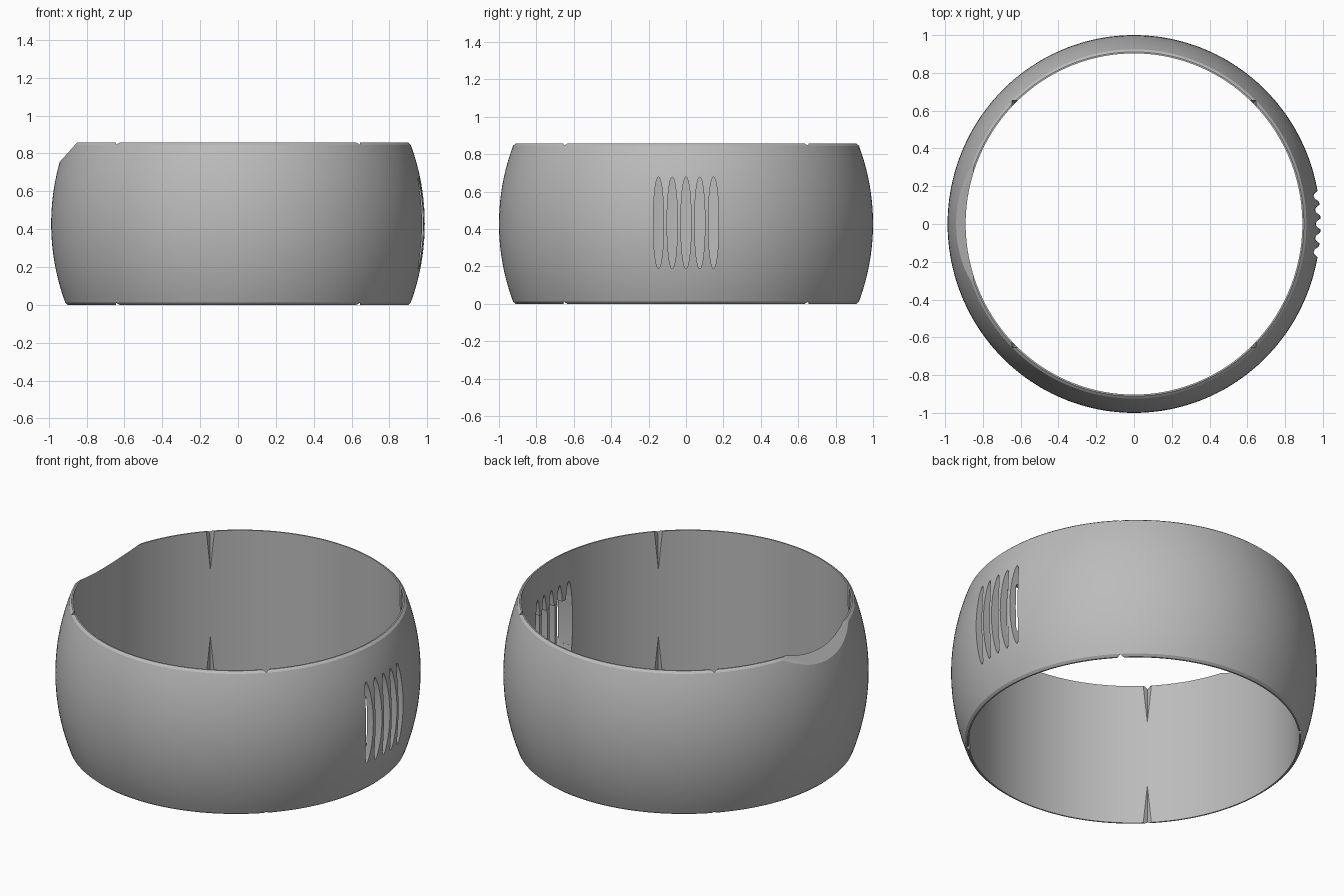
import bpy, bmesh, math
from mathutils import Matrix, Vector

cube = bpy.data.objects.get("Cube")
if cube:
    bpy.data.objects.remove(cube, do_unlink=True)

HEIGHT, BORE, MID, RIM = 0.857, 0.903, 1.0, 0.92
HALF = HEIGHT / 2
SEGMENTS, ROWS = 192, 20

grey = bpy.data.materials.new("plain grey")
grey.use_nodes = True
colour = (0.5, 0.5, 0.5, 1)
grey.diffuse_color = colour
grey.node_tree.nodes["Principled BSDF"].inputs["Base Color"].default_value = colour


def make_object(name, bm):
    bmesh.ops.recalc_face_normals(bm, faces=bm.faces)
    mesh = bpy.data.meshes.new(name)
    bm.to_mesh(mesh)
    bm.free()
    obj = bpy.data.objects.new(name, mesh)
    bpy.context.collection.objects.link(obj)
    return obj


# Barrel shaped band: bulged outside, straight bore, eased rims
sag = MID - RIM
arc_radius = (HALF ** 2 + sag ** 2) / (2 * sag)
profile = [(BORE, 0), (0.911, 0)]
for i in range(ROWS + 1):
    z = 0.012 + (HEIGHT - 0.024) * i / ROWS
    r = MID - arc_radius + math.sqrt(arc_radius ** 2 - (z - HALF) ** 2)
    profile.append((r, z))
profile += [(0.911, HEIGHT), (BORE, HEIGHT)]

bm = bmesh.new()
rings = []
for s in range(SEGMENTS):
    a = math.tau * s / SEGMENTS
    rings.append([bm.verts.new((r * math.cos(a), r * math.sin(a), z)) for r, z in profile])
for s in range(SEGMENTS):
    here, there = rings[s], rings[(s + 1) % SEGMENTS]
    for k in range(len(profile)):
        n = (k + 1) % len(profile)
        bm.faces.new((here[k], there[k], there[n], here[n]))
band = make_object("band", bm)
band.data.materials.append(grey)


def cut(name, bm):
    cutter = make_object(name, bm)
    cutter.hide_render = True
    cutter.data.materials.append(grey)
    mod = band.modifiers.new(name, "BOOLEAN")
    mod.operation = "DIFFERENCE"
    mod.solver = "EXACT"
    mod.object = cutter
    bpy.context.view_layer.objects.active = band
    bpy.ops.object.modifier_apply(modifier=mod.name)
    bpy.data.objects.remove(cutter, do_unlink=True)


def box(size, matrix):
    bm = bmesh.new()
    bmesh.ops.create_cube(bm, size=1, matrix=matrix @ Matrix.Diagonal((*size, 1)))
    return bm


# Slanted notch in the upper rim
low, high = Vector((-0.968, 0, 0.74)), Vector((-0.861, 0, HEIGHT))
slope = math.atan2(high.z - low.z, high.x - low.x)
tilt = Matrix.Translation((low + high) / 2) @ Matrix.Rotation(-slope, 4, "Y")
cut("rim_notch", box((0.6, 1.2, 0.3), tilt @ Matrix.Translation((0, 0, 0.15))))

# Shallow pocket behind the grille
cut("grille_pocket", box((0.14, 0.34, 0.29), Matrix.Translation((0.88, 0, 0.43))))

# Five tall oval grille slots
for i in range(-2, 3):
    bm = bmesh.new()
    place = (Matrix.Translation((0.95, 0.0735 * i, 0.433))
             @ Matrix.Diagonal((1, 0.028, 0.245, 1))
             @ Matrix.Rotation(math.pi / 2, 4, "Y"))
    bmesh.ops.create_cone(bm, cap_ends=True, segments=40, radius1=1, radius2=1,
                          depth=0.4, matrix=place)
    cut("grille_slot", bm)

# Tapered corner grooves in the bore, at both rims
LENGTH, OVER = 0.26, 0.02
for quarter in range(4):
    angle = math.pi / 4 + quarter * math.pi / 2
    for top in (False, True):
        bm = bmesh.new()
        corners = [bm.verts.new((0.896 + 0.031 * x, 0.031 * y, -OVER))
                   for x, y in ((1, 0), (0, 1), (-1, 0), (0, -1))]
        tip = bm.verts.new((0.9, 0, LENGTH))
        bm.faces.new(corners)
        for k in range(4):
            bm.faces.new((corners[k], corners[(k + 1) % 4], tip))
        if top:
            for v in bm.verts:
                v.co.z = HEIGHT - v.co.z
        bm.transform(Matrix.Rotation(angle, 4, "Z"))
        cut("bore_groove", bm)

# Slightly oval plan, smooth skin with crisp cut edges
band.data.transform(Matrix.Diagonal((0.987, 1, 1, 1)))
bpy.ops.object.select_all(action="DESELECT")
band.select_set(True)
bpy.context.view_layer.objects.active = band
bpy.ops.object.shade_smooth_by_angle(angle=math.radians(25))
